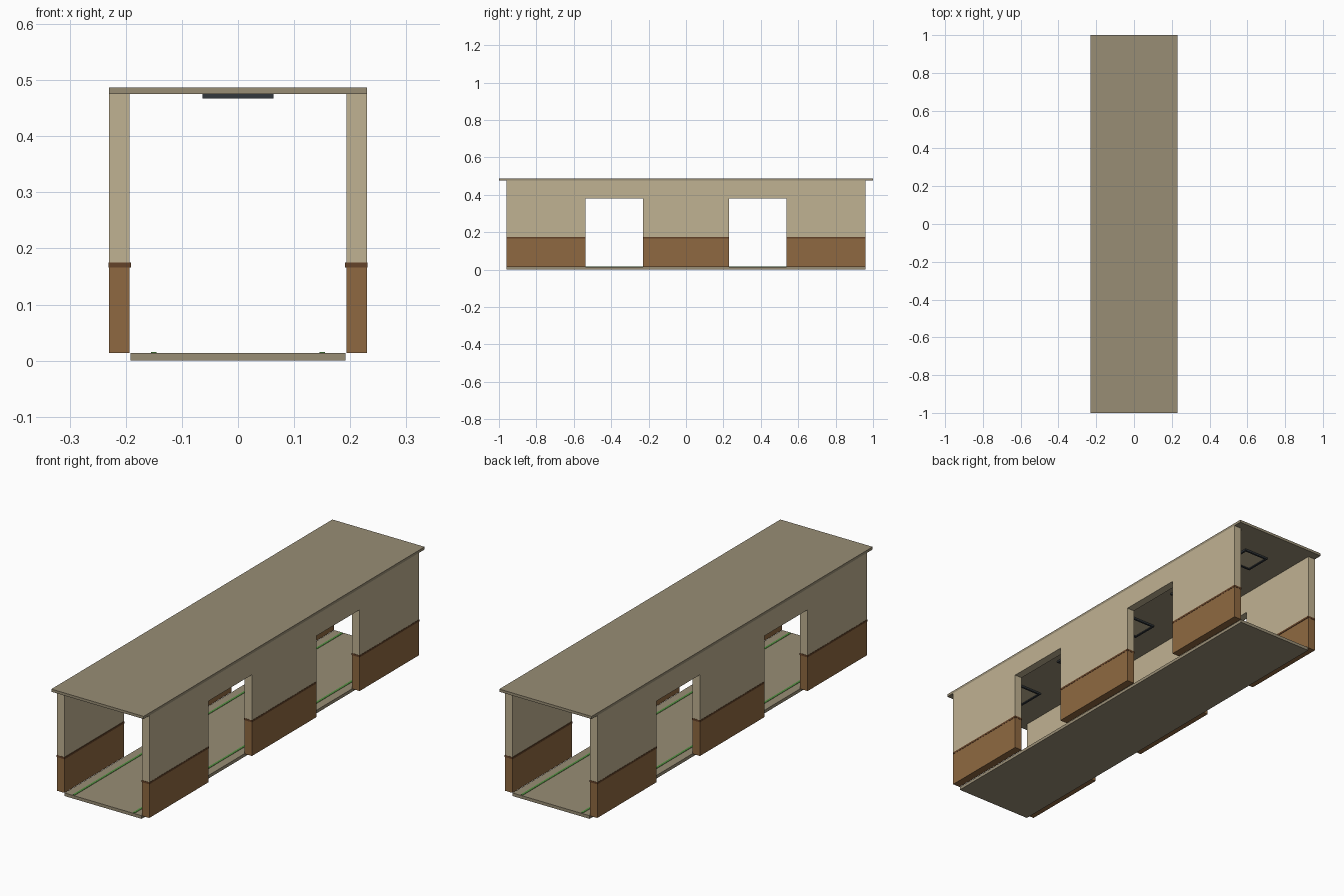
import bpy
import bmesh

if "Cube" in bpy.data.objects:
    bpy.data.objects.remove(bpy.data.objects["Cube"])


def material(name, rgb):
    """Flat material from sRGB 0-255 values."""
    m = bpy.data.materials.new(name)
    m.diffuse_color = [((c / 255 + 0.055) / 1.055) ** 2.4 for c in rgb] + [1.0]
    m.use_nodes = True
    m.node_tree.nodes["Principled BSDF"].inputs["Base Color"].default_value = m.diffuse_color
    return m


STONE = material("stone_taupe", (152, 141, 117))
CREAM = material("wall_cream", (192, 178, 146))
WOOD = material("wood_brown", (143, 105, 65))
DARK_WOOD = material("dark_wood", (100, 66, 40))
METAL = material("dark_metal", (50, 55, 60))
GREEN = material("stripe_green", (84, 146, 66))

# Main dimensions
OUT_X, IN_X = 0.23, 0.193
WALL_Y, ROOF_Y = 0.96, 1.0
FLOOR_Z, RAIL_Z, DOOR_Z, CEIL_Z, TOP_Z = 0.014, 0.166, 0.38, 0.475, 0.487
DOOR_A, DOOR_B = 0.229, 0.537
SEGMENTS = [(-WALL_Y, -DOOR_B), (-DOOR_A, DOOR_A), (DOOR_B, WALL_Y)]


def finish(name, bm, mat):
    bmesh.ops.recalc_face_normals(bm, faces=bm.faces[:])
    mesh = bpy.data.meshes.new(name)
    bm.to_mesh(mesh)
    bm.free()
    mesh.materials.append(mat)
    ob = bpy.data.objects.new(name, mesh)
    bpy.context.collection.objects.link(ob)
    return ob


def box(name, x, y, z, mat):
    """Box from (min, max) ranges."""
    bm = bmesh.new()
    bmesh.ops.create_cube(bm, size=1)
    for v in bm.verts:
        v.co = [r[0] if c < 0 else r[1] for c, r in zip(v.co, (x, y, z))]
    return finish(name, bm, mat)


def wall_profile(name, x0, x1, pts, mat):
    """Outline in the y-z plane extruded along x."""
    bm = bmesh.new()
    face = bm.faces.new([bm.verts.new((x0, y, z)) for y, z in pts])
    ext = bmesh.ops.extrude_face_region(bm, geom=[face])
    for v in ext["geom"]:
        if isinstance(v, bmesh.types.BMVert):
            v.co.x = x1
    return finish(name, bm, mat)


# Floor and roof slabs
box("floor", (-0.192, 0.192), (-WALL_Y, WALL_Y), (0, FLOOR_Z), STONE)
box("roof", (-OUT_X, OUT_X), (-ROOF_Y, ROOF_Y), (CEIL_Z, TOP_Z), STONE)

# Upper wall outline with two doorway notches
outline = [(-WALL_Y, CEIL_Z), (-WALL_Y, RAIL_Z)]
for a, b in ((-DOOR_B, -DOOR_A), (DOOR_A, DOOR_B)):
    outline += [(a, RAIL_Z), (a, DOOR_Z), (b, DOOR_Z), (b, RAIL_Z)]
outline += [(WALL_Y, RAIL_Z), (WALL_Y, CEIL_Z)]

for side, s in (("left", -1), ("right", 1)):
    xs = sorted((s * IN_X, s * OUT_X))
    trim_x = sorted((s * (IN_X - 0.002), s * (OUT_X + 0.001)))
    wall_profile(f"{side}_upper_wall", xs[0], xs[1], outline, CREAM)
    # Wooden wainscot and its capping rail between the doorways
    for i, (a, b) in enumerate(SEGMENTS):
        box(f"{side}_wainscot_{i}", xs, (a, b), (FLOOR_Z, RAIL_Z), WOOD)
        box(f"{side}_rail_{i}", trim_x, (a - 0.001, b + 0.001),
            (RAIL_Z, 0.175), DARK_WOOD)
    # Floor guide stripe
    box(f"{side}_floor_stripe", sorted((s * 0.145, s * 0.155)),
        (-WALL_Y + 0.005, WALL_Y - 0.005), (FLOOR_Z, FLOOR_Z + 0.0015), GREEN)

# Square ceiling lights: dark frame around a pale panel
R, W = 0.063, 0.009
for i in range(5):
    y = (i - 2) * 0.387
    z = (0.467, CEIL_Z)
    for s in (-1, 1):
        box(f"light_{i}_frame_side", sorted((s * (R - W), s * R)),
            (y - R, y + R), z, METAL)
        box(f"light_{i}_frame_end", (-R + W, R - W),
            sorted((y + s * (R - W), y + s * R)), z, METAL)
    box(f"light_{i}_panel", (-R + W, R - W), (y - R + W, y + R - W),
        (0.471, CEIL_Z), CREAM)
